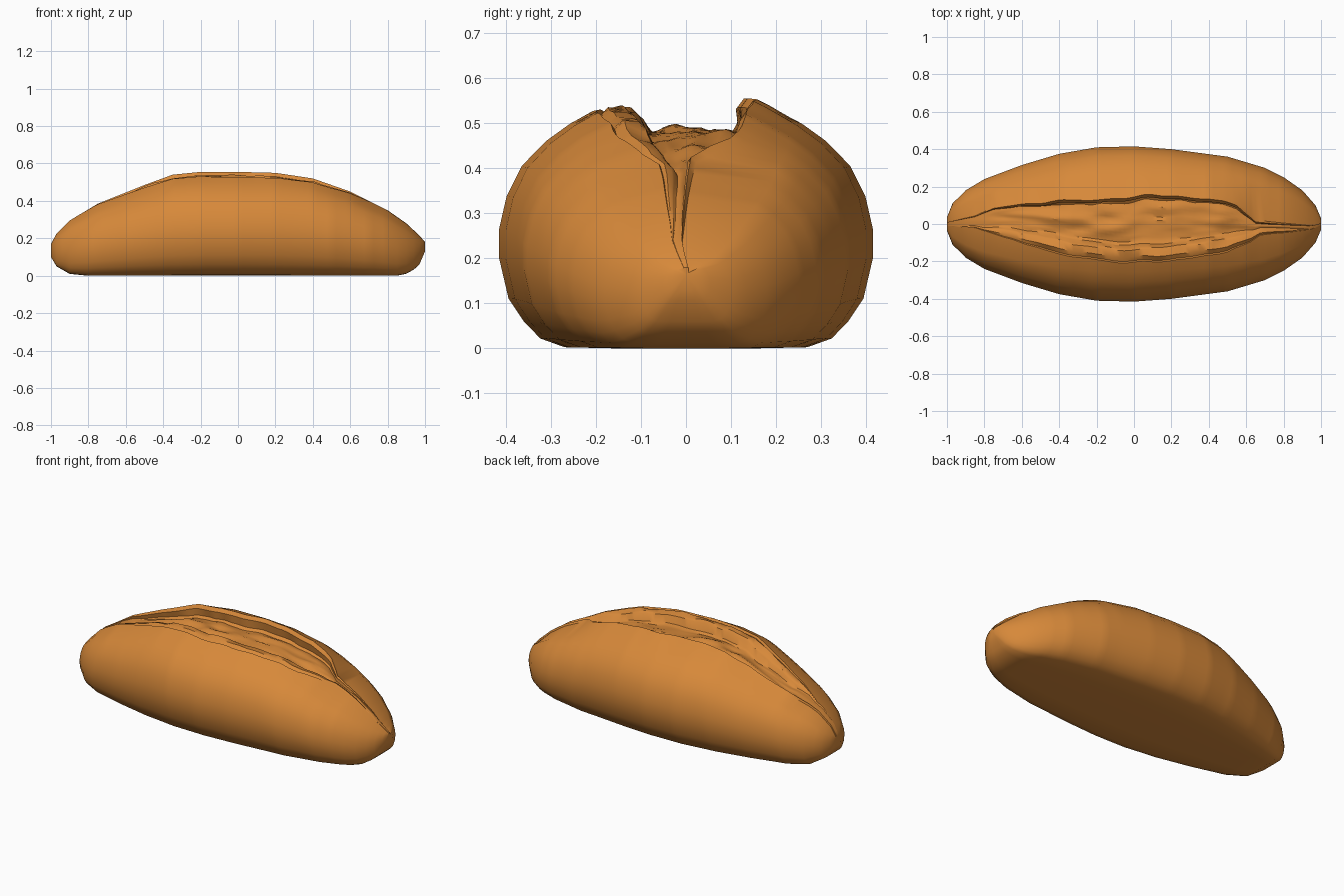
import bpy, bmesh, math
from mathutils import Vector, noise

if "Cube" in bpy.data.objects:
    bpy.data.objects.remove(bpy.data.objects["Cube"])

crust = bpy.data.materials.new("baked crust")
crust.diffuse_color = (0.68, 0.25, 0.042, 1)
crust.use_nodes = True
crust.node_tree.nodes["Principled BSDF"].inputs["Base Color"].default_value = crust.diffuse_color


def lerp(table, x):
    """Piecewise linear lookup."""
    for (x0, v0), (x1, v1) in zip(table, table[1:]):
        if x <= x1:
            return v0 + (v1 - v0) * max(0, (x - x0) / (x1 - x0))
    return table[-1][1]


# Loaf shape along its length: half width, top height, underside height
WIDTH = [(-1, .035), (-.97, .11), (-.9, .18), (-.8, .24), (-.6, .315), (-.4, .375),
         (-.2, .41), (0, .415), (.2, .40), (.5, .36), (.7, .30), (.8, .25), (.9, .18),
         (.97, .1), (1, .03)]
TOP = [(-1, .17), (-.97, .225), (-.9, .295), (-.75, .385), (-.5, .485), (-.35, .54),
       (-.2, .555), (0, .555), (.2, .55), (.4, .52), (.6, .45), (.8, .35), (.9, .28),
       (.97, .215), (1, .18)]
BASE = [(-1, .10), (-.97, .05), (-.9, .01), (-.8, 0), (.85, 0), (.92, .015), (.97, .06), (1, .13)]
# Torn opening: back lip, front lip, depth of the crumb below the lips
BACK = [(-1, .01), (-.85, .04), (-.75, .085), (-.5, .115), (-.2, .135), (.1, .152),
        (.4, .14), (.55, .10), (.65, .01), (.95, -.01), (1, .005)]
FRONT = [(-1, -.01), (-.85, -.02), (-.7, -.07), (-.4, -.16), (-.1, -.21), (.2, -.195),
         (.5, -.15), (.63, -.09), (.67, -.06), (.95, -.03), (1, -.005)]
DEPTH = [(-.97, 0), (-.8, .012), (-.7, .04), (-.4, .075), (0, .085), (.4, .08),
         (.6, .05), (.66, .03), (.9, .008), (.95, 0)]

# Half cross-section of the crust, from underside to shoulder
SIDE = [(.35, 0), (.65, .005), (.78, .04), (.87, .11), (.95, .2), (1, .36),
        (1, .48), (.96, .61), (.88, .73), (.75, .83), (.62, .9)]
CRUMB = 14


def section(x):
    w, h, b = lerp(WIDTH, x), lerp(TOP, x), lerp(BASE, x)
    yb, yf, d = lerp(BACK, x), lerp(FRONT, x), lerp(DEPTH, x)
    k = min(1, d / .07)
    n = lambda s, f: noise.noise(Vector((x * f, s, 3.7)))
    yb += .012 * k * n(1, 9)
    yf += .012 * k * n(5, 9)
    ring = [(0, b)] + [(w * y, b + (h - b) * z) for y, z in SIDE]
    # back lip with an undercut wall
    ring += [(yb + .025 * k, h - .012), (yb, h), (yb - .015 * k, h - .02 * k),
             (yb - .008 * k + .01 * k * n(8, 14), h - .8 * d)]
    # front edge, torn ridge and inner wall
    ridge = yf + .065 * k
    zf = h * (1 - .2 * (yf / w) ** 2)
    front = [(ridge + .03 * k, h - .85 * d), (ridge + .012 * k, h - .03 * k),
             (ridge, h - (.008 + .014 * (1 + n(11, 8))) * k),
             (yf + .03 * k, zf + .004 * k + .012 * k * n(14, 12)),
             (yf + .008 * k, zf - .012 * k), (yf, zf)]
    # lumpy crumb floor
    y0, y1 = ring[-1][0], front[0][0]
    for i in range(1, CRUMB):
        t = i / CRUMB
        y = y0 + (y1 - y0) * t
        swell = .012 * math.sin(math.pi * t)
        lump = noise.noise(Vector((x * 7, y * 16, 1))) * .02 + abs(noise.noise(Vector((x * 3, y * 30, 6)))) * .012
        ring.append((y, h - d + k * (swell + lump * math.sin(math.pi * t) ** .5)))
    ring += front
    ring += [(-w * y, b + (h - b) * z) for y, z in reversed(SIDE)]
    return [(x, y, z) for y, z in ring]


# Loft the sections into one closed loaf
stations = [-1, -.99, -.97, -.94, -.9, -.85] + [-.8 + i * .025 for i in range(65)] + \
           [.85, .9, .94, .97, .99, 1]
bm = bmesh.new()
rings = [[bm.verts.new(p) for p in section(x)] for x in stations]
for r0, r1 in zip(rings, rings[1:]):
    for i in range(len(r0)):
        j = (i + 1) % len(r0)
        bm.faces.new((r0[i], r1[i], r1[j], r0[j]))
# rounded end caps
for ring, x in ((rings[0], -1.0), (rings[-1], 1.0)):
    c = sum((v.co for v in ring), Vector()) / len(ring)
    tip = bm.verts.new((x, c.y, c.z))
    for i in range(len(ring)):
        bm.faces.new((ring[i], ring[(i + 1) % len(ring)], tip))
bmesh.ops.recalc_face_normals(bm, faces=bm.faces)
mesh = bpy.data.meshes.new("bread_loaf")
bm.to_mesh(mesh)
bm.free()
mesh.materials.append(crust)
loaf = bpy.data.objects.new("bread_loaf", mesh)
bpy.context.collection.objects.link(loaf)
bpy.context.view_layer.objects.active = loaf
loaf.select_set(True)
bpy.ops.object.shade_smooth_by_angle(angle=math.radians(35))
